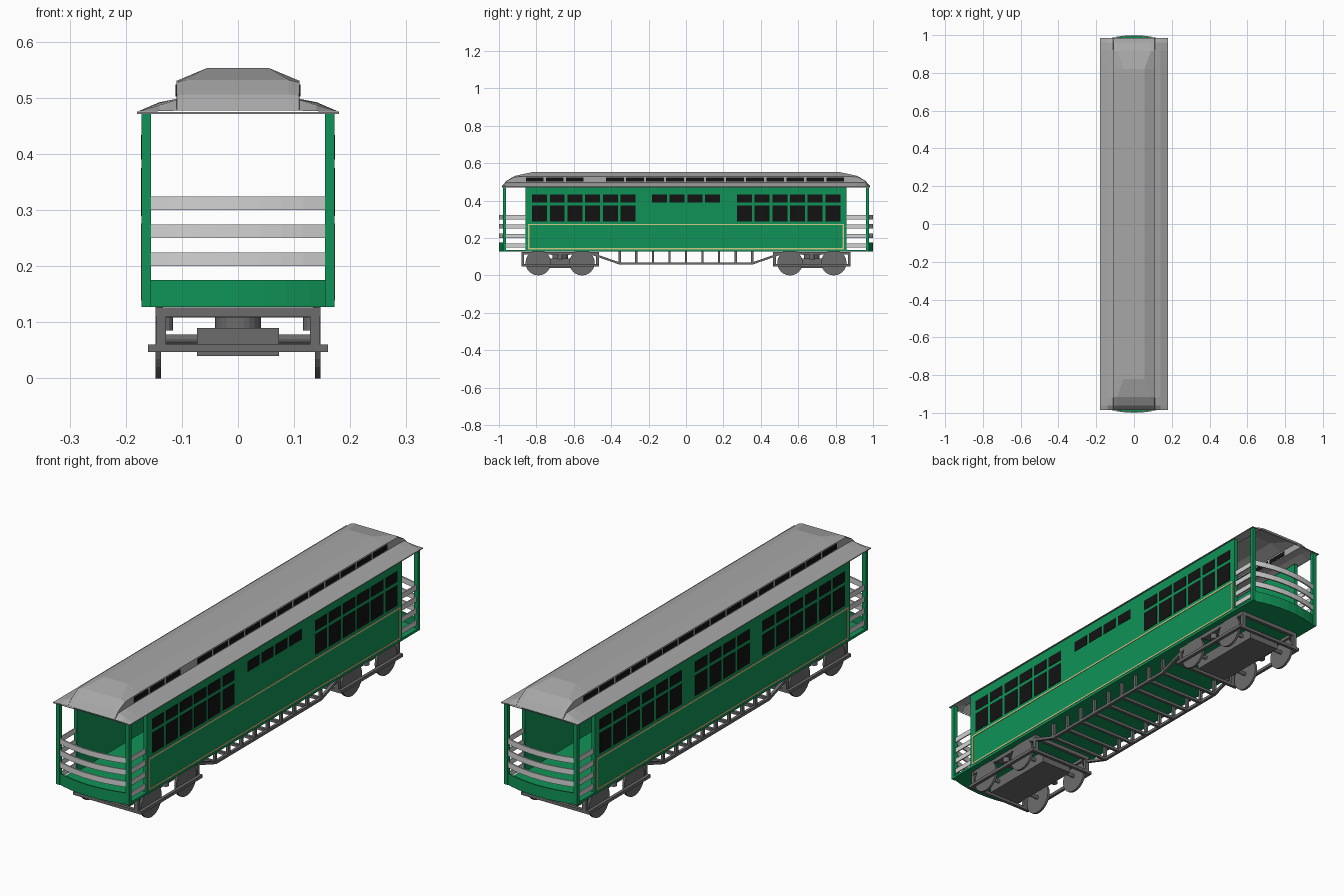
import bpy, bmesh, math
from mathutils import Matrix, Vector

if "Cube" in bpy.data.objects:
    bpy.data.objects.remove(bpy.data.objects["Cube"])


def mat(name, r, g, b):
    m = bpy.data.materials.new(name)
    m.diffuse_color = (r, g, b, 1)
    m.use_nodes = True
    m.node_tree.nodes["Principled BSDF"].inputs["Base Color"].default_value = m.diffuse_color
    return m


GREEN = mat("body green", 0.005, 0.29, 0.095)
ROOF = mat("roof grey", 0.39, 0.39, 0.39)
SLAT = mat("slat light grey", 0.65, 0.65, 0.65)
IRON = mat("undergear dark grey", 0.15, 0.15, 0.15)
BLACK = mat("window black", 0.006, 0.006, 0.006)
CREAM = mat("trim cream", 0.65, 0.6, 0.25)


def finish(name, bm, material):
    bmesh.ops.recalc_face_normals(bm, faces=bm.faces[:])
    me = bpy.data.meshes.new(name)
    bm.to_mesh(me)
    bm.free()
    me.materials.append(material)
    ob = bpy.data.objects.new(name, me)
    bpy.context.collection.objects.link(ob)
    return ob


def add_box(bm, x0, x1, y0, y1, z0, z1):
    c = Vector(((x0 + x1) / 2, (y0 + y1) / 2, (z0 + z1) / 2))
    s = Matrix.Diagonal((abs(x1 - x0), abs(y1 - y0), abs(z1 - z0), 1))
    bmesh.ops.create_cube(bm, size=1, matrix=Matrix.Translation(c) @ s)


def boxes(name, material, items):
    bm = bmesh.new()
    for it in items:
        add_box(bm, *it)
    return finish(name, bm, material)


def add_cyl(bm, center, r, depth, axis, segs=24):
    rot = Matrix.Rotation(math.pi / 2, 4, 'Y') if axis == 'X' else Matrix.Identity(4)
    bmesh.ops.create_cone(bm, cap_ends=True, segments=segs, radius1=r, radius2=r,
                          depth=depth, matrix=Matrix.Translation(center) @ rot)


def add_bar(bm, x, p, q, w, h):
    """Slanted bar in the yz plane from p to q."""
    v = [bm.verts.new((x + sx * w / 2, y, z + sz * h / 2))
         for (y, z) in (p, q) for sx, sz in ((-1, -1), (1, -1), (1, 1), (-1, 1))]
    for f in ((0, 1, 2, 3), (4, 5, 6, 7), (0, 1, 5, 4), (1, 2, 6, 5), (2, 3, 7, 6), (3, 0, 4, 7)):
        bm.faces.new([v[i] for i in f])


def bow_y(x):
    """Curved end of the platform."""
    return 0.97 + 0.03 * (1 - (x / 0.172) ** 2)


def bow_strip(bm, half, z0, z1, sy, t=0.006, n=8):
    rows = []
    for i in range(n + 1):
        x = -half + 2 * half * i / n
        y = bow_y(x)
        rows.append([bm.verts.new((x, sy * yy, z)) for yy, z in
                     ((y, z0), (y, z1), (y - t, z1), (y - t, z0))])
    for a, b in zip(rows, rows[1:]):
        for k in range(4):
            bm.faces.new((a[k], a[(k + 1) % 4], b[(k + 1) % 4], b[k]))
    bm.faces.new(rows[0])
    bm.faces.new(rows[-1])


SIDES = (-1, 1)

# Floor with bowed ends
bm = bmesh.new()
xs = [-0.172 + 0.344 * i / 8 for i in range(9)]
outline = [(x, -bow_y(x)) for x in xs] + [(x, bow_y(x)) for x in reversed(xs)]
face = bm.faces.new([bm.verts.new((x, y, 0.127)) for x, y in outline])
top = bmesh.ops.extrude_face_region(bm, geom=[face])
bmesh.ops.translate(bm, vec=(0, 0, 0.01),
                    verts=[g for g in top["geom"] if isinstance(g, bmesh.types.BMVert)])
finish("floor", bm, GREEN)

# Side walls and corner posts
boxes("side_walls", GREEN, [(s * 0.156, s * 0.171, -0.857, 0.857, 0.127, 0.475) for s in SIDES])
boxes("corner_posts", GREEN, [(s * 0.155, s * 0.172, e * 0.962, e * 0.978, 0.127, 0.475)
                              for s in SIDES for e in SIDES])

# Bowed dash panels and slatted railings
bm = bmesh.new()
for e in SIDES:
    bow_strip(bm, 0.172, 0.127, 0.175, e)
finish("end_dashes", bm, GREEN)
bm = bmesh.new()
for e in SIDES:
    for z in (0.20, 0.25, 0.30):
        bow_strip(bm, 0.155, z, z + 0.024, e)
    for s in SIDES:
        for z in (0.15, 0.20, 0.25, 0.30):
            add_box(bm, s * 0.161, s * 0.166, e * 0.857, e * 0.965, z, z + 0.022)
finish("platform_slats", bm, SLAT)

# Side windows: two groups of six, and four in the middle (lower panes on left side only)
panes = []
for s in SIDES:
    slots = [(y0 + 0.0947 * i, True) for y0 in (-0.823, 0.272) for i in range(6)]
    slots += [(-0.182 + 0.0947 * i, s < 0) for i in range(4)]
    for y, lower in slots:
        panes.append((s * 0.170, s * 0.1725, y, y + 0.08, 0.39, 0.434))
        if lower:
            panes.append((s * 0.170, s * 0.1725, y, y + 0.08, 0.289, 0.375))
boxes("side_windows", BLACK, panes)

# Clerestory windows, one missing on the right side
boxes("clerestory_windows", BLACK,
      [(s * 0.109, s * 0.1115, -0.856 + 0.1071 * i, -0.761 + 0.1071 * i, 0.502, 0.524)
       for s in SIDES for i in range(16) if not (s > 0 and i == 3)])

# Cream outline on each lower panel
trim = []
for s in SIDES:
    a, b = s * 0.170, s * 0.173
    trim += [(a, b, -0.845, 0.845, z, z + 0.007) for z in (0.139, 0.269)]
    trim += [(a, b, e * 0.838, e * 0.845, 0.139, 0.276) for e in SIDES]
boxes("panel_trim", CREAM, trim)

# Roof shell lofted through half sections, with hooded ends
full = ((0.18, 0.475), (0.14, 0.492), (0.11, 0.498), (0.11, 0.53), (0.055, 0.553))
shoulder = ((0.18, 0.475), (0.14, 0.491), (0.11, 0.498), (0.11, 0.527), (0.09, 0.532))
brow = ((0.18, 0.475), (0.14, 0.487), (0.11, 0.496), (0.109, 0.504), (0.09, 0.506))
edge = ((0.18, 0.475), (0.14, 0.476), (0.11, 0.477), (0.109, 0.477), (0.09, 0.477))
half = [(0.82, full), (0.915, shoulder), (0.96, brow), (0.985, edge)]
bm = bmesh.new()
rows = []
for y, sec in [(-y, s) for y, s in reversed(half)] + half:
    pts = [(0.18, 0.471)] + list(sec)
    pts = [(-x, z) for x, z in pts] + [(x, z) for x, z in reversed(pts)]
    rows.append([bm.verts.new((x, y, z)) for x, z in pts])
for a, b in zip(rows, rows[1:]):
    for k in range(len(a) - 1):
        bm.faces.new((a[k], a[k + 1], b[k + 1], b[k]))
for r in (rows[0], rows[-1]):
    n = len(r)
    for k in range(n // 2 - 1):
        bm.faces.new((r[k], r[k + 1], r[n - 2 - k], r[n - 1 - k])) if k == 0 else None
finish("roof", bm, ROOF)

# Trucks: frame, motor tray, pivot, axles and wheels
frames, wheels = bmesh.new(), bmesh.new()
for e in SIDES:
    c = e * 0.673
    add_box(frames, -0.073, 0.073, c - 0.17, c + 0.17, 0.04, 0.09)
    add_cyl(frames, (0, c, 0.108), 0.041, 0.036, 'Z')
    add_box(frames, -0.147, 0.147, c - 0.05, c + 0.05, 0.108, 0.126)
    for d in SIDES:
        y = c + d * 0.2
        add_box(frames, -0.16, 0.16, y - 0.007, y + 0.007, 0.047, 0.06)
        add_box(frames, -0.147, 0.147, y - 0.007, y + 0.007, 0.11, 0.126)
        add_cyl(wheels, (0, c + d * 0.117, 0.07), 0.008, 0.28, 'X', 12)
        for s in SIDES:
            add_box(frames, s * 0.128, s * 0.146, y - 0.007, y + 0.007, 0.05, 0.12)
            add_cyl(wheels, (s * 0.142, c + d * 0.117, 0.068), 0.068, 0.01, 'X')
    for s in SIDES:
        add_box(frames, s * 0.147, s * 0.16, c - 0.207, c + 0.207, 0.047, 0.06)
        add_box(frames, s * 0.128, s * 0.146, c - 0.2, c + 0.2, 0.112, 0.126)
        add_cyl(frames, (s * 0.13, c, 0.1), 0.014, 0.03, 'Z', 12)
finish("truck_frames", frames, IRON)
finish("wheels_and_axles", wheels, IRON)

# Underfloor truss with posts and cross ties
bm = bmesh.new()
for s in SIDES:
    x = s * 0.14
    add_box(bm, x - 0.006, x + 0.006, -0.355, 0.355, 0.058, 0.07)
    for e in SIDES:
        add_bar(bm, x, (e * 0.355, 0.064), (e * 0.52, 0.121), 0.012, 0.012)
for i in range(9):
    y = -0.354 + 0.0885 * i
    add_box(bm, -0.14, 0.14, y - 0.006, y + 0.006, 0.058, 0.07)
    for s in SIDES:
        add_box(bm, s * 0.134, s * 0.146, y - 0.006, y + 0.006, 0.06, 0.128)
finish("underfloor_truss", bm, IRON)
